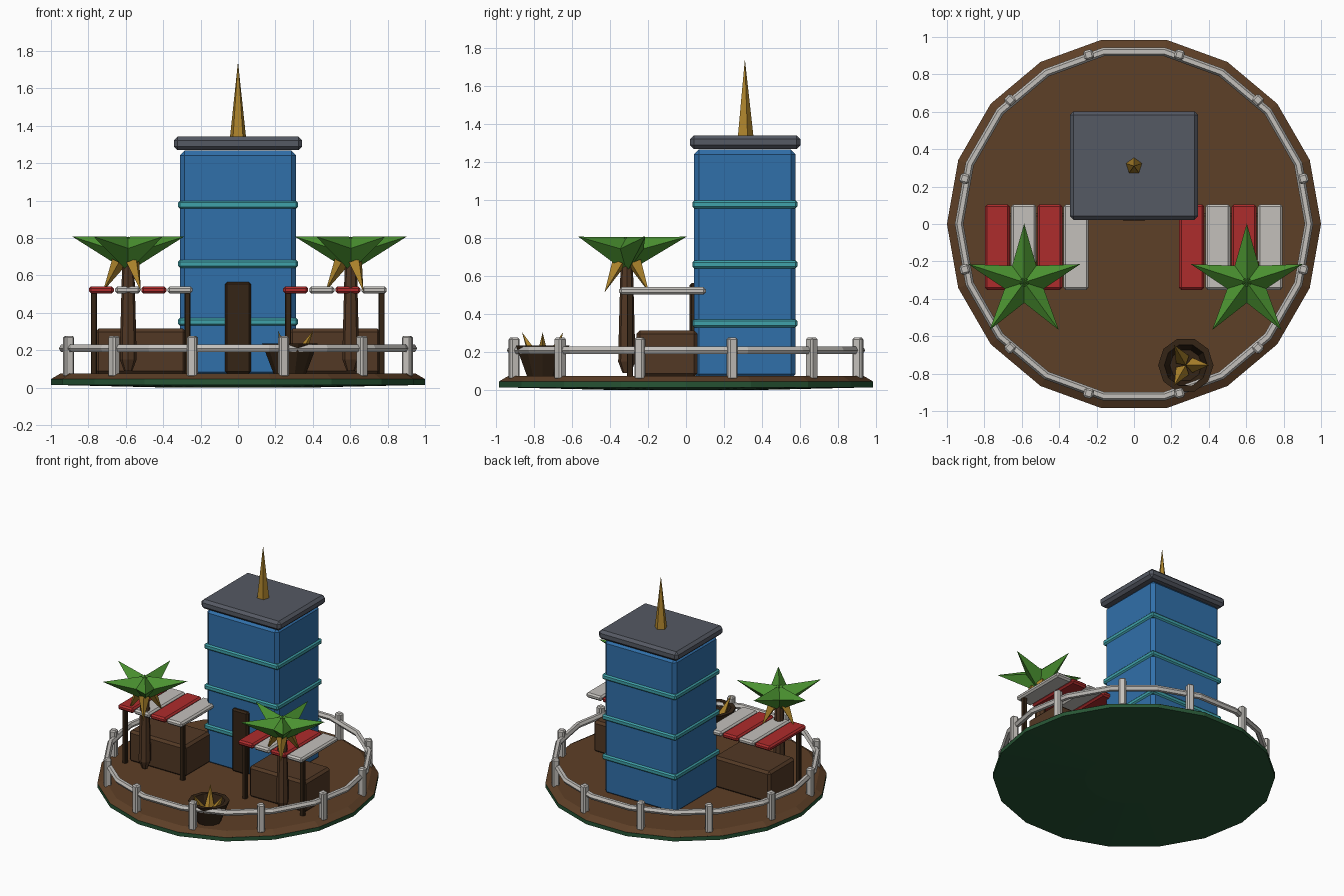
import bpy, bmesh, math
from math import sin, cos, radians, tau
from mathutils import Vector

if "Cube" in bpy.data.objects:
    bpy.data.objects.remove(bpy.data.objects["Cube"])


def mat(name, r, g, b):
    m = bpy.data.materials.new(name)
    m.diffuse_color = (r, g, b, 1)
    m.use_nodes = True
    m.node_tree.nodes["Principled BSDF"].inputs["Base Color"].default_value = m.diffuse_color
    return m


BROWN = mat("earth_brown", .11, .05, .02)
WOOD = mat("wood", .085, .04, .018)
DARK = mat("dark_wood", .035, .018, .008)
GREEN = mat("base_green", .02, .09, .035)
LEAF = mat("leaf_green", .07, .29, .03)
GOLD = mat("gold", .42, .23, .025)
BLUE = mat("tower_blue", .03, .16, .40)
TEAL = mat("teal", .05, .36, .40)
SLATE = mat("slate", .09, .10, .125)
RED = mat("red", .42, .025, .025)
WHITE = mat("off_white", .55, .53, .50)


def finish(name, bm, m):
    bmesh.ops.recalc_face_normals(bm, faces=bm.faces)
    me = bpy.data.meshes.new(name)
    bm.to_mesh(me)
    bm.free()
    ob = bpy.data.objects.new(name, me)
    bpy.context.collection.objects.link(ob)
    me.materials.append(m)
    return ob


def box(name, lo, hi, m, bevel=0.0, rot=0.0):
    lo, hi = Vector(lo), Vector(hi)
    bm = bmesh.new()
    bmesh.ops.create_cube(bm, size=1)
    bmesh.ops.scale(bm, vec=hi - lo, verts=bm.verts)
    if bevel:
        bmesh.ops.bevel(bm, geom=bm.edges[:], offset=bevel, segments=1, affect='EDGES')
    ob = finish(name, bm, m)
    ob.location = (lo + hi) / 2
    ob.rotation_euler.z = rot
    return ob


def lathe(name, profile, n, m, loc=(0, 0, 0), start=0.0):
    """Revolve (radius, z) points; the two ends are capped."""
    bm = bmesh.new()
    rings = [[bm.verts.new((r * cos(start + tau * i / n), r * sin(start + tau * i / n), z))
              for i in range(n)] for r, z in profile]
    for a, b in zip(rings, rings[1:]):
        for i in range(n):
            j = (i + 1) % n
            bm.faces.new((a[i], a[j], b[j], b[i]))
    bm.faces.new(rings[0])
    bm.faces.new(rings[-1])
    ob = finish(name, bm, m)
    ob.location = loc
    return ob


def spike(name, base, tip, r, n, m):
    """Cone from base to tip with one corner facing up."""
    base, tip = Vector(base), Vector(tip)
    d = tip - base
    bm = bmesh.new()
    bmesh.ops.create_cone(bm, cap_ends=True, segments=n, radius1=r, radius2=0, depth=d.length)
    bmesh.ops.translate(bm, vec=(0, 0, d.length / 2), verts=bm.verts)
    ob = finish(name, bm, m)
    ob.location = base
    if d.xy.length > 1e-4:
        ob.rotation_euler = d.to_track_quat('Z', 'Y').to_euler()
    return ob


# Round base: green underside and brown ground
lathe("base_rim", [(.35, 0), (1, .015), (1, .045), (.9, .05)], 18, GREEN)
lathe("ground", [(.99, .04), (1, .046), (.95, .075)], 18, BROWN)

# Tower with bands, roof, door and spire
box("tower", (-.31, .043, .06), (.31, .577, 1.267), BLUE, .025)
for z in (.352, .662, .978):
    box("tower_band", (-.32, .033, z - .021), (.32, .587, z + .021), TEAL, .01)
box("tower_roof", (-.343, .022, 1.27), (.343, .602, 1.342), SLATE, .02)
box("door", (-.07, .018, .075), (.07, .06, .565), DARK, .012)
spike("roof_spire", (0, .31, 1.34), (0, .31, 1.743), .045, 5, GOLD)

# Fence ring and posts
bpy.ops.mesh.primitive_torus_add(major_segments=18, minor_segments=6, major_radius=.935,
                                 minor_radius=.023, location=(0, 0, .21))
rail = bpy.context.object
rail.name = "fence_rail"
rail.data.materials.append(WHITE)
for k in range(12):
    a = radians(15 + 30 * k)
    x, y = .937 * cos(a), .937 * sin(a)
    box("fence_post", (x - .026, y - .026, .055), (x + .026, y + .026, .277), WHITE, .01, a)

# Two market stalls
for cx in (-.52, .518):
    box("stall_counter", (cx - .245, -.26, .07), (cx + .245, .06, .315), WOOD, .018)
    for s in (-.25, .25):
        box("stall_post", (cx + s - .016, -.311, .07), (cx + s + .016, -.279, .515), DARK, .004)
    for i in range(4):
        x = cx + (i - 1.5) * .14
        box("awning_stripe", (x - .067, -.352, .503), (x + .067, .105, .542),
            WHITE if i % 2 else RED, .012)

# Palm trees with raised fronds and drooping dry fronds
for cx in (-.587, .603):
    cy = -.312
    lathe("palm_trunk", [(.022, .09), (.045, .15), (.042, .3), (.034, .6), (.03, .69)],
          8, WOOD, (cx, cy, 0))
    for k in range(5):
        a = radians(90 + 72 * k)
        spike("palm_frond", (cx, cy, .72), (cx + .315 * cos(a), cy + .315 * sin(a), .808),
              .09, 4, LEAF)
    for k in range(3):
        a = radians(60 + 120 * k)
        spike("dry_frond", (cx + .05 * cos(a), cy + .05 * sin(a), .67),
              (cx + .135 * cos(a), cy + .135 * sin(a), .515), .04, 4, GOLD)

# Planter bowl with golden spikes
px, py = .277, -.755
lathe("planter_bowl", [(.085, .07), (.148, .235), (.115, .235), (.085, .13)], 10, DARK, (px, py, 0))
for k in range(3):
    a = radians(120 * k)
    spike("planter_spike", (px + .035 * cos(a), py + .035 * sin(a), .14),
          (px + .125 * cos(a), py + .125 * sin(a), .305), .04, 4, GOLD)
